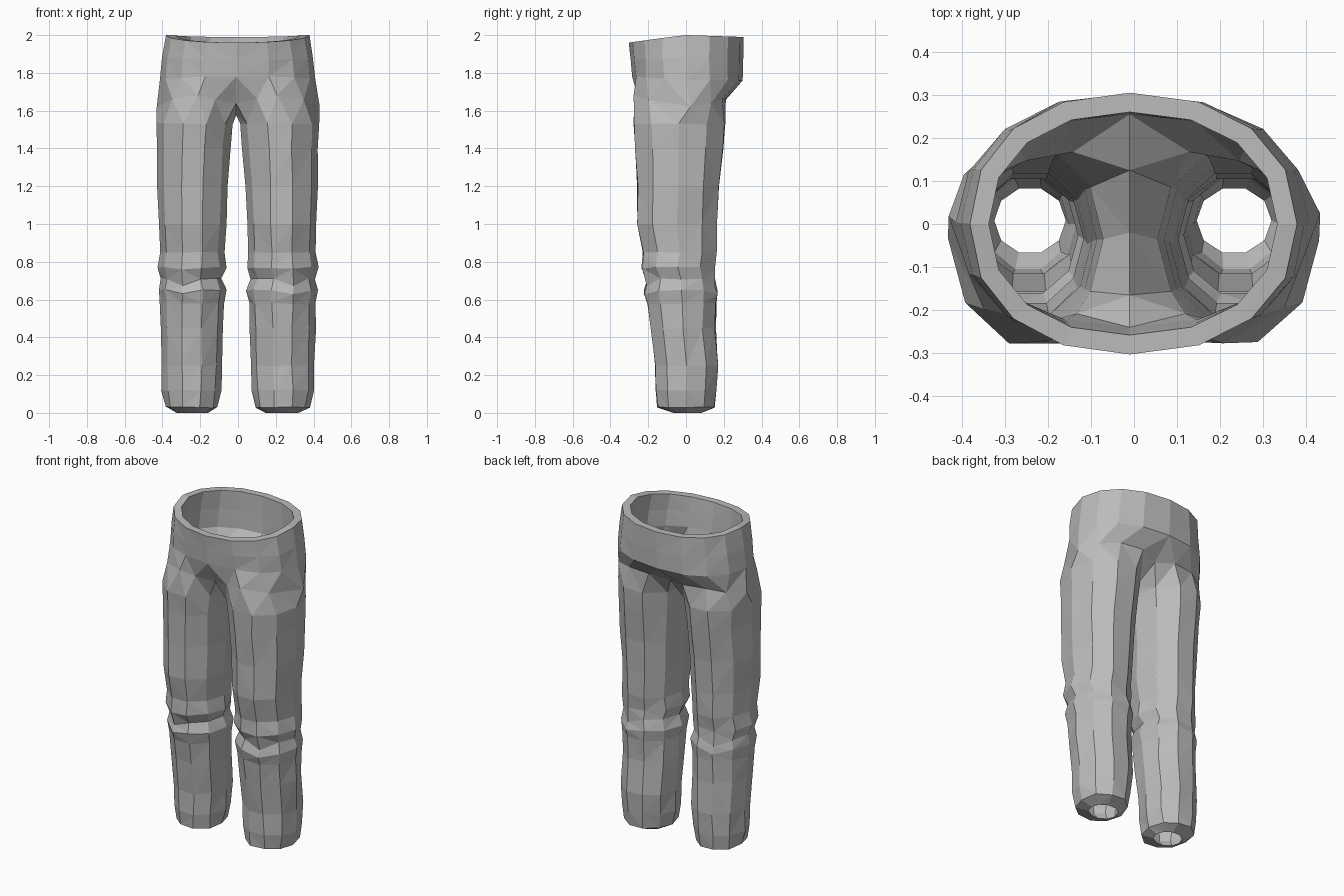
import bpy, bmesh, random
from math import sin, cos, radians, copysign
from mathutils import Vector

if "Cube" in bpy.data.objects:
    bpy.data.objects.remove(bpy.data.objects["Cube"])

random.seed(4)
WALL = 0.045      # cloth thickness
JITTER = 0.004    # slight wrinkling of the outside

# Leg rings: height, inner x, outer x, front y, back y, dip of the knee crease
LEG = [
    (0.03, .100, .385, -.150, .150, 0),
    (0.12, .082, .402, -.160, .160, 0),
    (0.25, .075, .405, -.160, .167, 0),
    (0.45, .070, .410, -.185, .155, 0),
    (0.58, .066, .412, -.202, .158, 0),
    (0.65, .055, .420, -.222, .165, .02),
    (0.71, .078, .408, -.205, .152, .04),
    (0.77, .055, .425, -.232, .150, .01),
    (0.85, .065, .410, -.228, .160, 0),
    (1.00, .055, .415, -.255, .162, 0),
    (1.20, .045, .425, -.255, .175, 0),
    (1.40, .033, .425, -.268, .195, 0),
    (1.53, .018, .430, -.276, .205, 0),
]
# Ring where leg and hips meet: front seam, round the outside, back seam, crotch
JOIN = [(0, -.21, 1.64), (.11, -.25, 1.66), (.21, -.275, 1.68), (.35, -.20, 1.66),
        (.43, .02, 1.62), (.37, .13, 1.64), (.26, .19, 1.66), (.12, .21, 1.66),
        (0, .17, 1.64), (0, -.02, 1.575)]
# Hip rings: half width, front y, back y, height at front, side and back
HIPS = [(.412, -.285, .300, 1.78, 1.76, 1.76),
        (.400, -.293, .303, 1.87, 1.88, 1.87),
        (.380, -.303, .305, 1.96, 2.00, 1.99)]


def leg_ring(z, xi, xo, yf, yb, dip, t):
    xi, xo, yf, yb = xi + t, xo - t, yf + t, yb - t
    pts = []
    for i in range(10):
        a = radians(216 + 36 * i)
        y = (yf + yb) / 2 + (yb - yf) / 2 * sin(a) / .951
        pts.append(Vector(((xi + xo) / 2 + (xo - xi) / 2 * cos(a), y,
                           z - (dip if i in (2, 6) else 0))))
    return pts


def join_ring(t):
    pts = []
    for p in map(Vector, JOIN):
        if p.x == 0:                        # seam moves up and inward
            p += Vector((0, copysign(t, -p.y) * (abs(p.y) > .1), t))
        else:
            d = Vector((.2 - p.x, -.02 - p.y, 0)).normalized()
            p += d * t
        pts.append(p)
    return pts


def hip_ring(rx, yf, yb, zf, zs, zb, t):
    pts = []
    for i in range(9):
        a = radians(-90 + 22.5 * i)
        c, s = max(cos(a), 0), sin(a)
        x = 0 if i in (0, 8) else (rx - t) * c ** .92
        y = ((yb - t) if s > 0 else -(yf + t)) * copysign(abs(s) ** .92, s)
        z = zs + ((zb if s > 0 else zf) - zs) * abs(s)
        pts.append(Vector((x, y, z)))
    return pts


def hem_hole():
    return [Vector((.237 + .085 * cos(radians(216 + 36 * i)),
                    .008 + .078 * sin(radians(216 + 36 * i)), 0)) for i in range(10)]


def add_ring(bm, pts, side, jitter):
    ring = []
    for p in pts:
        q = p.copy()
        if jitter and p.x > 0:
            q += Vector([random.uniform(-jitter, jitter) for _ in range(3)])
        q.x = side * q.x - .01 * (1 - min(abs(q.x) / .43, 1))
        ring.append(bm.verts.new(q))
    return ring


def strip(bm, a, b, closed):
    n = len(b)
    for i in range(n if closed else n - 1):
        j = (i + 1) % n
        bm.faces.new((a[i], a[j], b[j], b[i]))


def build_wall(bm, side, t, jitter):
    """One half of the outside or the lining; returns its waist ring."""
    hole = add_ring(bm, hem_hole(), side, 0)
    legs = [list(r) for r in LEG]
    if t:
        legs[0][0] = .05                    # lining ends above the hem
    rings = [add_ring(bm, leg_ring(*r, t), side, jitter) for r in legs]
    rings.append(add_ring(bm, join_ring(t), side, jitter))
    for a, b in zip([hole] + rings, rings):
        strip(bm, a, b, True)
    prev = rings[-1]
    for h in HIPS:
        cur = add_ring(bm, hip_ring(*h, t), side, 0 if h == HIPS[-1] else jitter)
        strip(bm, prev, cur, False)
        prev = cur
    return prev


# Trousers: outside, lining and waist rim, both halves welded at the seam
bm = bmesh.new()
for side in (1, -1):
    outer = build_wall(bm, side, 0, JITTER)
    inner = build_wall(bm, side, WALL, 0)
    strip(bm, outer, inner, False)
bmesh.ops.remove_doubles(bm, verts=bm.verts, dist=1e-4)
bmesh.ops.recalc_face_normals(bm, faces=bm.faces)
bmesh.ops.triangulate(bm, faces=bm.faces)

mesh = bpy.data.meshes.new("trousers")
bm.to_mesh(mesh)
bm.free()
cloth = bpy.data.materials.new("grey cloth")
cloth.diffuse_color = (.5, .5, .5, 1)
cloth.use_nodes = True
cloth.node_tree.nodes["Principled BSDF"].inputs["Base Color"].default_value = cloth.diffuse_color
mesh.materials.append(cloth)
trousers = bpy.data.objects.new("trousers", mesh)
bpy.context.collection.objects.link(trousers)
